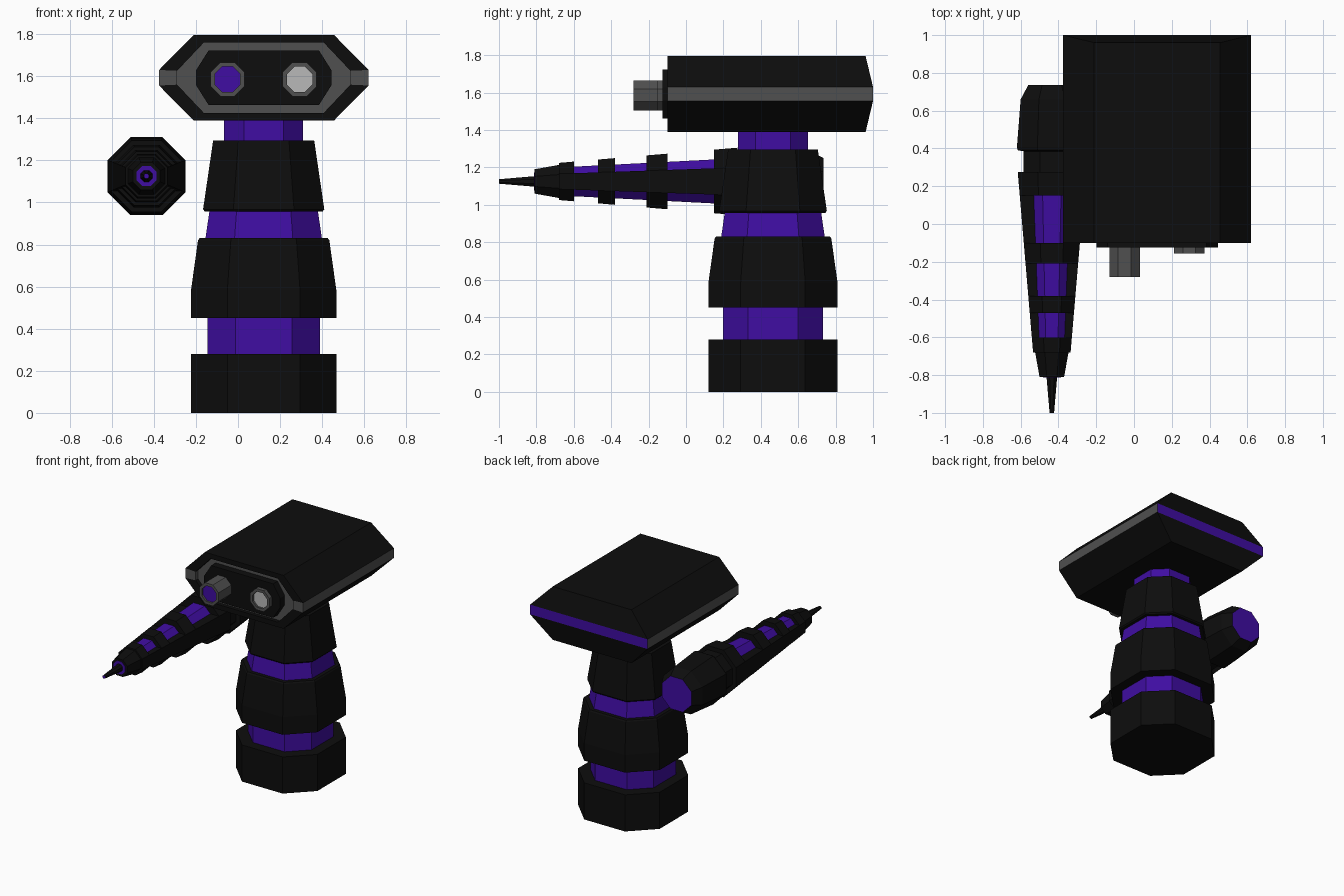
import bpy, bmesh, math

if "Cube" in bpy.data.objects:
    bpy.data.objects.remove(bpy.data.objects["Cube"])


def material(name, r, g, b):
    m = bpy.data.materials.new(name)
    m.diffuse_color = (r, g, b, 1)
    m.use_nodes = True
    m.node_tree.nodes["Principled BSDF"].inputs["Base Color"].default_value = m.diffuse_color
    return m


BLACK = material("black", 0.004, 0.004, 0.004)
PURPLE = material("purple", 0.05, 0.004, 0.36)
GREY = material("dark_grey", 0.08, 0.08, 0.08)
LIGHT = material("light_grey", 0.48, 0.48, 0.48)
MATS = [BLACK, PURPLE, GREY, LIGHT]


def loft(name, rings, mat, start=True, end=True, extra=()):
    """Skin equal-length rings; face i*n+k lies on side k between rings i and i+1."""
    n = len(rings[0])
    verts = [p for r in rings for p in r]
    faces = [(i*n + k, i*n + (k+1) % n, (i+1)*n + (k+1) % n, (i+1)*n + k)
             for i in range(len(rings) - 1) for k in range(n)]
    faces += list(extra)
    if start:
        faces.append(tuple(range(n)))
    if end:
        faces.append(tuple(range(len(verts) - n, len(verts))))
    me = bpy.data.meshes.new(name)
    me.from_pydata(verts, [], faces)
    bm = bmesh.new()
    bm.from_mesh(me)
    bmesh.ops.recalc_face_normals(bm, faces=bm.faces)
    bm.to_mesh(me)
    bm.free()
    for m in MATS:
        me.materials.append(m)
    paint(me, range(len(faces)), mat)
    ob = bpy.data.objects.new(name, me)
    bpy.context.collection.objects.link(ob)
    return ob


def paint(me, ids, mat):
    for i in ids:
        me.polygons[i].material_index = MATS.index(mat)


def chamfered(h, c):
    return [(-c, h), (c, h), (h, c), (h, -c), (c, -h), (-c, -h), (-h, -c), (-h, c)]


OCT = math.tan(math.pi / 8)


# Body: stacked chamfered-square sections
def body(name, profile, mat):
    loft(name, [[(0.122 + x, 0.465 + y, z) for x, y in chamfered(h, h / 2)]
                for h, z in profile], mat)


body("base", [(0.345, 0), (0.345, 0.28)], BLACK)
body("lower_joint", [(0.268, 0.27), (0.268, 0.46)], PURPLE)
body("waist", [(0.345, 0.45), (0.345, 0.585), (0.312, 0.82), (0.305, 0.83)], BLACK)
body("middle_joint", [(0.278, 0.82), (0.256, 0.97)], PURPLE)
body("chest", [(0.28, 0.957), (0.288, 0.967), (0.24, 1.295)], BLACK)
body("neck", [(0.188, 1.285), (0.188, 1.39)], PURPLE)


# Parts turned around the y axis: arm and lenses
def turned(name, x, z, profile, mat):
    return loft(name, [[(x + a, y, z + b) for a, b in chamfered(h, h * OCT)]
                       for h, y in profile], mat)


AX, AZ = -0.435, 1.125


def shell(y):
    return 0.18 + (y - 0.27) * 0.085


shoulder = turned("arm_rear", AX, AZ, [(0.15, 0.27), (0.15, 0.385), (0.18, 0.39), (0.185, 0.405),
                                       (0.165, 0.66), (0.125, 0.735)], BLACK)
paint(shoulder.data, [len(shoulder.data.polygons) - 1], PURPLE)
turned("arm_core", AX, AZ, [(0.078, -0.62), (0.118, 0.16)], PURPLE)
for i, (a, b) in enumerate([(0.15, 0.275), (-0.21, -0.10), (-0.47, -0.38), (-0.68, -0.60)]):
    turned(f"arm_ring_{i+1}", AX, AZ, [(shell(a), a), (shell(b), b)], BLACK)

# Side rails of the arm, joining the rings
rail = []
for y in (-0.61, 0.16):
    w, h = shell(y), shell(y) * OCT
    rail.append([(AX - w, y, AZ - h), (AX + w, y, AZ - h), (AX + w, y, AZ + h), (AX - w, y, AZ + h)])
loft("arm_rails", rail, BLACK)

# Nose and needle
turned("arm_nose", AX, AZ, [(0.065, -0.81), (0.09, -0.67)], BLACK)
turned("nose_ring", AX, AZ, [(0.048, -0.813), (0.048, -0.80)], PURPLE)
needle = turned("needle", AX, AZ, [(0.012, -1.0), (0.028, -0.81)], BLACK)
paint(needle.data, [8], PURPLE)

# Head: wide prism with ridged back and recessed front
HX, HZ = 0.1225, 1.5925


def head_ring(top, side, high, low, y, back=None):
    pts = [(-top, high), (top, high), (side, low), (side, -low),
           (top, -high), (-top, -high), (-side, -low), (-side, low)]
    return [(HX + x, back if back and abs(z) < 0.1 else y, HZ + z) for x, z in pts]


head = loft("head", [
    head_ring(0.333, 0.4975, 0.204, 0.037, 0.96, 1.0),
    head_ring(0.333, 0.4975, 0.204, 0.037, -0.10),
    head_ring(0.285, 0.412, 0.167, 0.033, -0.10),
    head_ring(0.285, 0.412, 0.167, 0.033, -0.07),
], BLACK, start=False, extra=[(0, 1, 2, 7), (7, 2, 3, 6), (6, 3, 4, 5)])
paint(head.data, [2, 6, 10, 14, 18, 22, 27], GREY)    # side strips and front floor
paint(head.data, [25], PURPLE)                        # rear strip

loft("face_panel", [head_ring(0.262, 0.322, 0.130, 0.035, -0.06),
                    head_ring(0.262, 0.322, 0.130, 0.035, -0.125)], BLACK)

# Lenses: open tubes with a coloured glass inside
for name, x, front, glass in (("long_lens", -0.05, -0.28, PURPLE), ("short_lens", 0.293, -0.155, LIGHT)):
    lens = turned(name, x, 1.585, [(0.081, -0.12), (0.081, front), (0.06, front), (0.06, front + 0.015)], GREY)
    paint(lens.data, [len(lens.data.polygons) - 1], glass)
